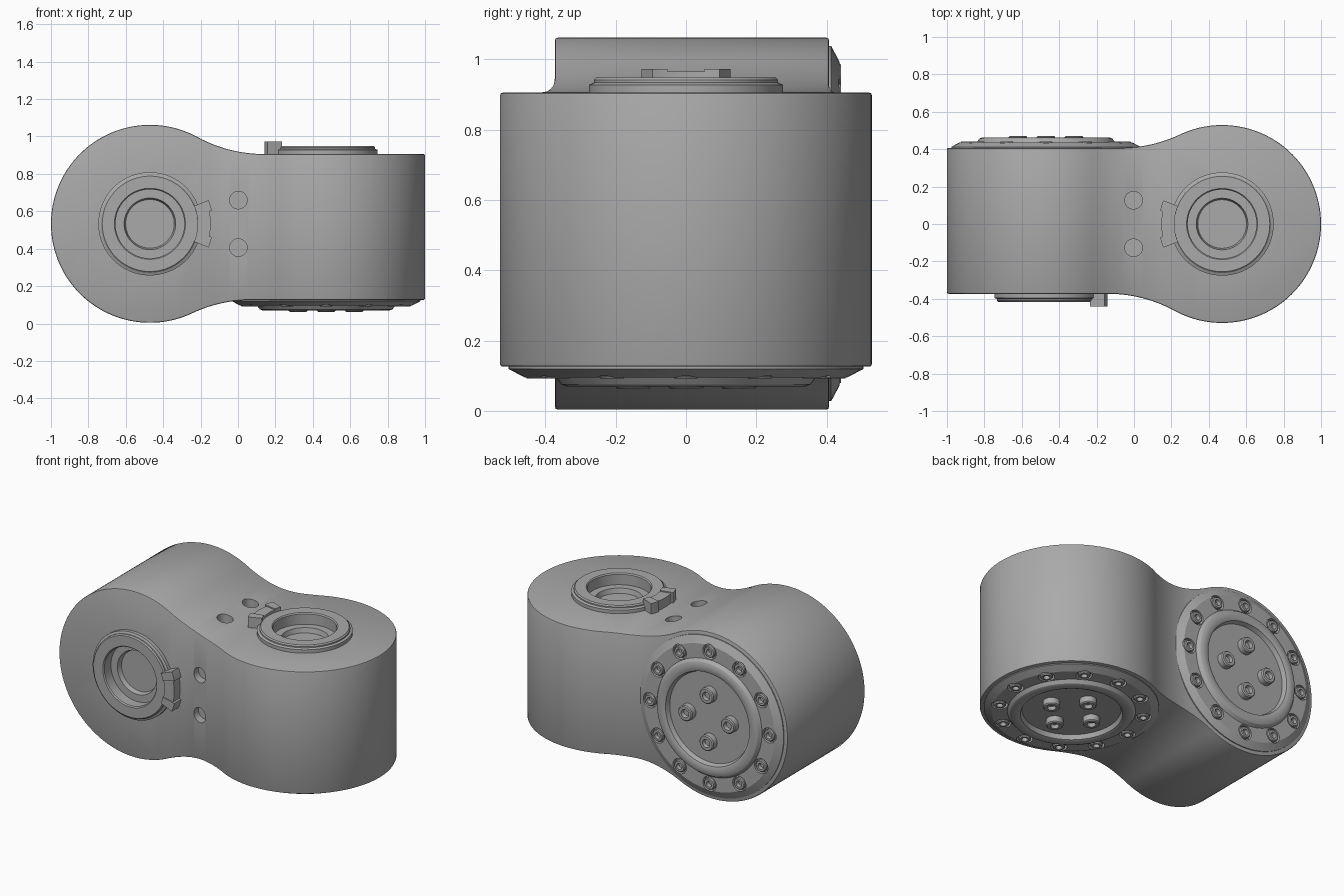
import bpy, bmesh
from math import sin, cos, pi, radians, sqrt, atan2
from mathutils import Matrix, Vector

cube = bpy.data.objects.get("Cube")
if cube:
    bpy.data.objects.remove(cube)

GREY = bpy.data.materials.new("satin_grey")
GREY.use_nodes = True
GREY.diffuse_color = (0.4, 0.4, 0.4, 1)
GREY.node_tree.nodes["Principled BSDF"].inputs["Base Color"].default_value = (0.4, 0.4, 0.4, 1)

RADIUS, FILLET = 0.529, 0.75      # joint drum and neck blend
HUB, PLATE = 0.373, 0.407         # face distances from the joint centre


def frame(origin, x, y, z):
    """Joint frame: x points to the other joint, z out of the hub face."""
    m = Matrix((x, y, z)).transposed().to_4x4()
    m.translation = origin
    return m


JOINTS = {
    "left": frame((0.471, 0, 0.533), (-1, 0, 0), (0, -1, 0), (0, 0, 1)),
    "right": frame((-0.471, 0, 0.533), (1, 0, 0), (0, 0, 1), (0, -1, 0)),
}


def finish(name, bm, matrix):
    bmesh.ops.recalc_face_normals(bm, faces=bm.faces)
    mesh = bpy.data.meshes.new(name)
    bm.to_mesh(mesh)
    bm.free()
    mesh.transform(matrix)
    mesh.materials.append(GREY)
    ob = bpy.data.objects.new(name, mesh)
    bpy.context.collection.objects.link(ob)
    smooth(ob)
    return ob


def smooth(ob):
    ob.data.shade_smooth()
    ob.data.set_sharp_from_angle(angle=radians(28))


def prism(name, outline, z0, z1, matrix):
    bm = bmesh.new()
    face = bm.faces.new([bm.verts.new((x, y, z0)) for x, y in outline])
    top = bmesh.ops.extrude_face_region(bm, geom=[face])["geom"]
    verts = [g for g in top if isinstance(g, bmesh.types.BMVert)]
    bmesh.ops.translate(bm, verts=verts, vec=(0, 0, z1 - z0))
    return finish(name, bm, matrix)


def lathe(name, profile, matrix, steps=72):
    bm = bmesh.new()
    vs = [bm.verts.new((r, 0, z)) for r, z in profile]
    edges = [bm.edges.new(p) for p in zip(vs, vs[1:])]
    bmesh.ops.spin(bm, geom=vs + edges, cent=(0, 0, 0), axis=(0, 0, 1),
                   angle=2 * pi, steps=steps, use_merge=True)
    bmesh.ops.remove_doubles(bm, verts=bm.verts, dist=1e-5)
    return finish(name, bm, matrix)


def arc(cx, cy, r, a0, a1, n):
    return [(cx + r * cos(a0 + (a1 - a0) * i / n),
             cy + r * sin(a0 + (a1 - a0) * i / n)) for i in range(n + 1)]


def bake(ob):
    deps = bpy.context.evaluated_depsgraph_get()
    ob.data = bpy.data.meshes.new_from_object(ob.evaluated_get(deps))
    ob.modifiers.clear()


def boolean(ob, cutters, operation="DIFFERENCE"):
    for cutter in cutters:
        mod = ob.modifiers.new("cut", "BOOLEAN")
        mod.operation, mod.solver, mod.object = operation, "EXACT", cutter
    bake(ob)
    for cutter in cutters:
        bpy.data.objects.remove(cutter)
    smooth(ob)


def at(matrix, x, y, z):
    return matrix @ Matrix.Translation((x, y, z))


def cutter(matrix, x, y, z0, z1, r):
    return lathe("cutter", [(0, z0), (r, z0), (r, z1), (0, z1)], at(matrix, x, y, 0), 40)


def neck(h):
    """Reach of the blend and the angle where it leaves the drum."""
    reach = sqrt((RADIUS + FILLET) ** 2 - (h + FILLET) ** 2)
    return reach, atan2(h + FILLET, reach)


def drum_outline():
    up, a_up = neck(HUB)
    down, a_down = neck(PLATE)
    pts = arc(0, 0, RADIUS, a_up, 2 * pi - a_down, 96)
    pts += arc(down, -PLATE - FILLET, FILLET, pi - a_down, pi / 2, 16)[1:]
    pts += [(1.8, -PLATE), (1.8, HUB)]
    pts += arc(up, HUB + FILLET, FILLET, -pi / 2, a_up - pi, 16)[:-1]
    return pts


# Body: two crossed drum-and-neck extrusions, intersected
outline = drum_outline()
body = prism("body", outline, -0.7, 0.7, JOINTS["right"])
boolean(body, [prism("cutter", outline, -0.7, 0.7, JOINTS["left"])], "INTERSECT")
bevel = body.modifiers.new("edge", "BEVEL")
bevel.width, bevel.segments, bevel.angle_limit = 0.008, 2, radians(50)
bevel.use_clamp_overlap = False
bake(body)

# Bores and the two small holes in each hub face
holes = []
for m in JOINTS.values():
    holes.append(cutter(m, 0, 0, HUB - 0.09, 0.6, 0.2))
    holes += [cutter(m, 0.473, s * 0.127, HUB - 0.04, 0.5, 0.047) for s in (-1, 1)]
boolean(body, holes)

BOLT = [(0, 0.012), (0.02, 0.012), (0.024, 0.034), (0.04, 0.034), (0.046, 0.028), (0.046, -0.01)]


def bolt(name, matrix, scale):
    lathe(name, [(r * scale, z) for r, z in BOLT], matrix, 24)


for side, m in JOINTS.items():
    # Hub ring with stepped socket
    hub = at(m, 0, 0, HUB)
    lathe(side + "_hub_ring", [
        (0, -0.06), (0.13, -0.06), (0.138, -0.03), (0.184, -0.03), (0.184, 0.036),
        (0.19, 0.043), (0.255, 0.043), (0.262, 0.036), (0.262, 0.028), (0.276, 0.022),
        (0.276, -0.01), (0.2, -0.01), (0.2, -0.08), (0, -0.08)], hub)

    # Index tab: two end blocks and a lower centre
    for part, lo, hi, r1, top in (("a", -22, -12, 0.338, 0.067), ("b", 12, 22, 0.338, 0.067),
                                  ("centre", -12, 12, 0.325, 0.06)):
        lo, hi = radians(lo), radians(hi)
        shape = arc(0, 0, r1, lo, hi, 8) + arc(0, 0, 0.255, hi, lo, 8)
        prism(f"{side}_index_tab_{part}", shape, -0.01, top, hub)

    # Bolted plate on the opposite face
    back = at(m, 0, 0, -PLATE) @ Matrix.Rotation(pi, 4, "X")
    plate = lathe(side + "_end_plate", [
        (0, -0.02), (0.505, -0.02), (0.505, 0.006), (0.46, 0.03), (0.37, 0.03),
        (0.355, 0.05), (0.34, 0.056), (0.31, 0.056), (0.295, 0.05), (0.285, 0.022),
        (0, 0.022)], back)
    ring = [(0.42 * cos(i * pi / 6), 0.42 * sin(i * pi / 6)) for i in range(12)]
    boolean(plate, [cutter(back, x, y, 0.004, 0.1, 0.047) for x, y in ring])
    for i, (x, y) in enumerate(ring):
        bolt(f"{side}_rim_bolt_{i + 1}", at(back, x, y, 0), 0.8)
    for i in range(4):
        a = i * pi / 2
        bolt(f"{side}_centre_bolt_{i + 1}",
             at(back, 0.15 * cos(a), 0.15 * sin(a), 0.03), 1.08)
